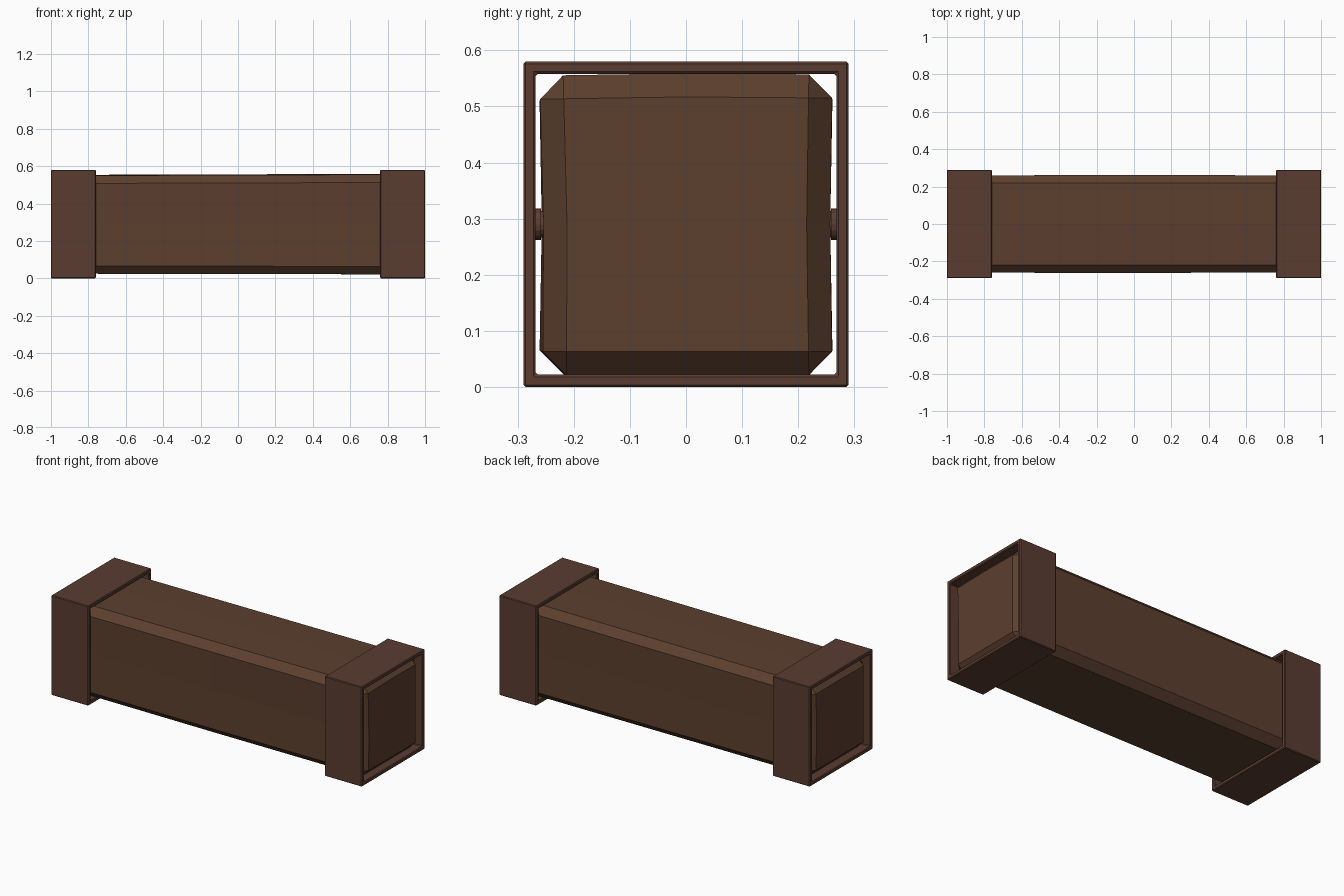
import bpy, bmesh
from mathutils import Matrix, Vector

if "Cube" in bpy.data.objects:
    bpy.data.objects.remove(bpy.data.objects["Cube"], do_unlink=True)


def material(name, colour):
    mat = bpy.data.materials.new(name)
    mat.use_nodes = True
    mat.diffuse_color = colour
    mat.node_tree.nodes["Principled BSDF"].inputs["Base Color"].default_value = colour
    return mat


WOOD = material("brown wood", (0.107, 0.050, 0.028, 1))
IRON = material("rusty iron", (0.103, 0.046, 0.030, 1))
MID = 0.29          # height of the beam axis


def add_object(name, bm, mat):
    bmesh.ops.recalc_face_normals(bm, faces=bm.faces)
    mesh = bpy.data.meshes.new(name)
    bm.to_mesh(mesh)
    bm.free()
    mesh.materials.append(mat)
    obj = bpy.data.objects.new(name, mesh)
    bpy.context.collection.objects.link(obj)
    return obj


# Beam: box with a middle ring, hand-hewn unevenness, chamfered edges
bm = bmesh.new()
bmesh.ops.create_cube(bm, size=2)
edges = [e for e in bm.edges]
bmesh.ops.subdivide_edges(bm, edges=edges, cuts=1, use_grid_fill=True)
sharp = [e for e in bm.edges if e.calc_face_angle(0) > 1]
for v in bm.verts:
    x, y, z = v.co
    half_y = 0.261 - 0.004 * (1 - abs(z))
    if y < 0:
        half_y -= 0.006 * max(x, 0) * (1 - z) / 2
    top = 0.553 + 0.003 * x + 0.003 * (1 - abs(y)) + 0.001 * y
    bottom = 0.023 - 0.002 * x
    v.co = Vector((x * 0.99, y * half_y,
                   top if z > 0 else bottom if z < 0 else MID))
bmesh.ops.bevel(bm, geom=sharp, offset=0.042, offset_type='OFFSET',
                segments=1, profile=0.5, affect='EDGES')
add_object("beam", bm, WOOD)


# Collars: square bands around both ends, open along the beam
def collar(name, x):
    bm = bmesh.new()
    rings = []
    for half in (0.29, 0.268):
        for dx in (-0.12, 0.12):
            rings.append([bm.verts.new((x + dx, sy * half, MID + sz * half))
                          for sy, sz in ((-1, -1), (1, -1), (1, 1), (-1, 1))])
    outer_a, outer_b, inner_a, inner_b = rings
    for a, b in ((outer_a, outer_b), (outer_b, inner_b),
                 (inner_b, inner_a), (inner_a, outer_a)):
        for i in range(4):
            j = (i + 1) % 4
            bm.faces.new((a[i], a[j], b[j], b[i]))
    obj = add_object(name, bm, IRON)
    bevel = obj.modifiers.new("soft edges", 'BEVEL')
    bevel.width = 0.004
    bevel.segments = 1


# Bolts: short pins with a flange joining collar and beam
def bolt(name, x, side):
    bm = bmesh.new()
    for radius, depth, y in ((0.028, 0.012, 0.264), (0.024, 0.04, 0.252)):
        place = Matrix.Translation((x, side * y, MID)) @ Matrix.Rotation(1.5708, 4, 'X')
        bmesh.ops.create_cone(bm, cap_ends=True, segments=16, radius1=radius,
                              radius2=radius, depth=depth, matrix=place)
    add_object(name, bm, IRON)


for end, x in (("left", 0.88), ("right", -0.88)):
    collar(end + "_collar", x)
    for face, side in (("front", -1), ("back", 1)):
        bolt(end + "_" + face + "_bolt", x, side)
